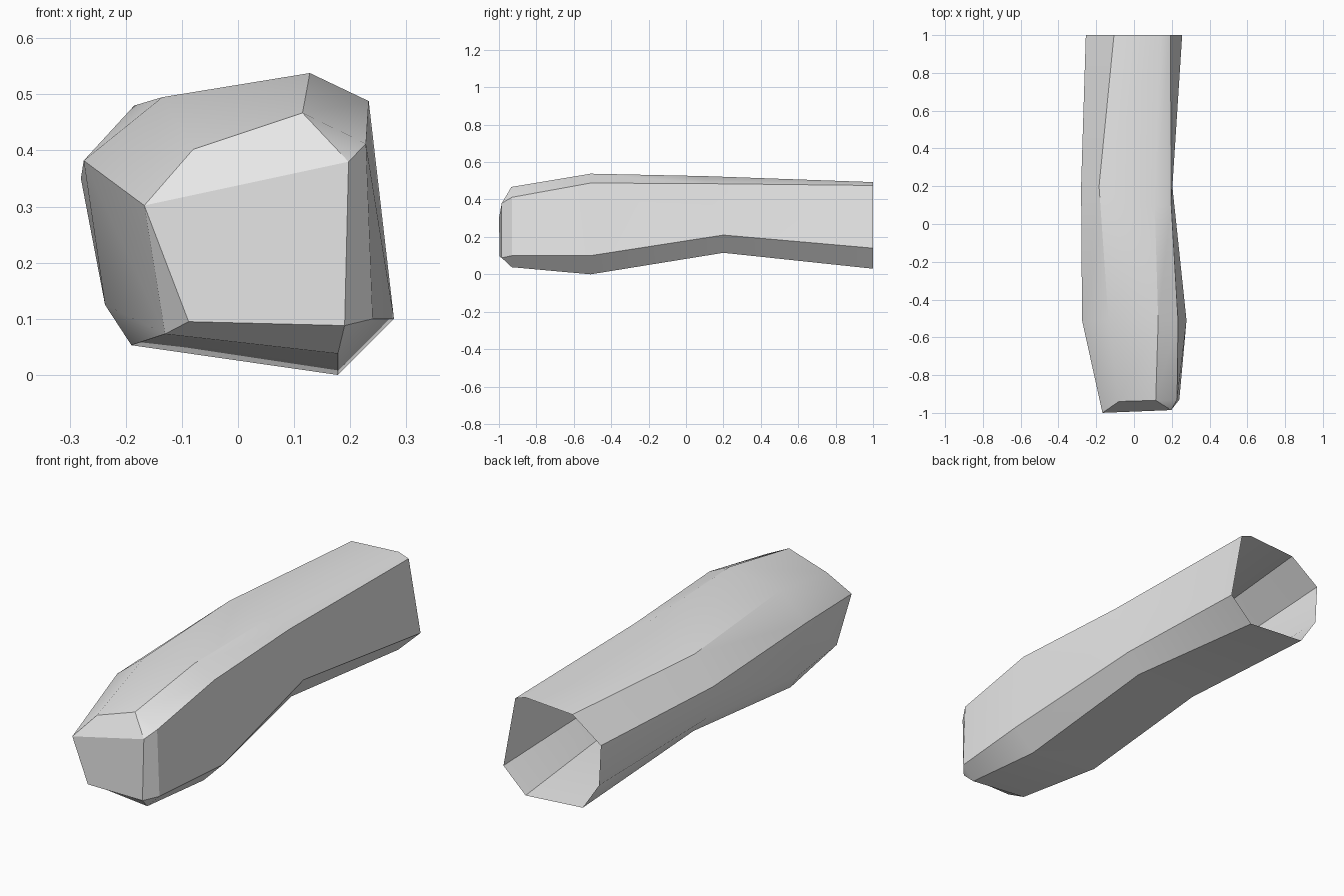
import bpy
import bmesh
import math

default_cube = bpy.data.objects.get("Cube")
if default_cube:
    bpy.data.objects.remove(default_cube, do_unlink=True)


def make_material(name, colour):
    material = bpy.data.materials.new(name)
    material.use_nodes = True
    material.diffuse_color = colour
    material.node_tree.nodes["Principled BSDF"].inputs["Base Color"].default_value = colour
    return material


def section(y, outline, lean=0.0):
    """Place an (x, z) outline at depth y, slanted across the width by lean."""
    return [(x, y + lean * x, z) for x, z in outline]


def loft(name, sections, material):
    """Skin closed sections with quads and merge the collapsed corners."""
    bm = bmesh.new()
    rings = [[bm.verts.new(point) for point in ring] for ring in sections]
    for front, back in zip(rings, rings[1:]):
        count = len(front)
        for i in range(count):
            j = (i + 1) % count
            bm.faces.new((front[i], front[j], back[j], back[i]))
    # The front is capped, the back stays open
    bm.faces.new(list(reversed(rings[0])))
    bmesh.ops.remove_doubles(bm, verts=bm.verts[:], dist=0.001)
    bmesh.ops.recalc_face_normals(bm, faces=bm.faces[:])
    mesh = bpy.data.meshes.new(name)
    bm.to_mesh(mesh)
    bm.free()
    mesh.materials.append(material)
    obj = bpy.data.objects.new(name, mesh)
    bpy.context.collection.objects.link(obj)
    return obj


# Outlines run clockwise from the upper left corner, eight corners each
upper_left, upper_right = (-0.167, 0.302), (0.197, 0.38)
lower_right, lower_left = (0.19, 0.088), (-0.088, 0.095)

# Front cap: four corners, each shared by two neighbouring edges of the tube
cap = section(-0.993, [upper_left, upper_right, upper_right, lower_right,
                       lower_right, lower_left, lower_left, upper_left], lean=0.04)

# Bevelled rim behind the cap; its left corner is the cap corner itself
rim = section(-0.937, [(-0.08, 0.402), (0.115, 0.467), (0.228, 0.412), (0.24, 0.1),
                       (0.178, 0.038), (-0.13, 0.073), (-0.13, 0.073), upper_left],
              lean=0.03)
rim[-1] = cap[-1]

# Widest part
bulge = section(-0.51, [(-0.135, 0.495), (0.128, 0.538), (0.233, 0.488), (0.278, 0.1),
                        (0.178, 0), (-0.19, 0.053), (-0.237, 0.125), (-0.275, 0.382)])

# Narrow waist, with the upper right edges bending a little earlier
waist = section(0.2, [(-0.185, 0.48), (0.11, 0.525), (0.197, 0.485), (0.203, 0.21),
                      (0.14, 0.115), (-0.18, 0.115), (-0.245, 0.19), (-0.28, 0.35)])
for i in (1, 2):
    x, y, z = waist[i]
    waist[i] = (x, y - 0.1, z)

# Open back end
opening = section(1, [(-0.106, 0.478), (0.14, 0.493), (0.193, 0.475), (0.255, 0.14),
                      (0.139, 0.03), (-0.16, 0.052), (-0.245, 0.18), (-0.255, 0.371)])

grey = make_material("light_grey", (0.8, 0.8, 0.8, 1))
sleeve = loft("hollow_sleeve", [cap, rim, bulge, waist, opening], grey)

# Smooth along the length, keeping the long edges sharp
bpy.ops.object.select_all(action="DESELECT")
sleeve.select_set(True)
bpy.context.view_layer.objects.active = sleeve
bpy.ops.object.shade_smooth_by_angle(angle=math.radians(30))
